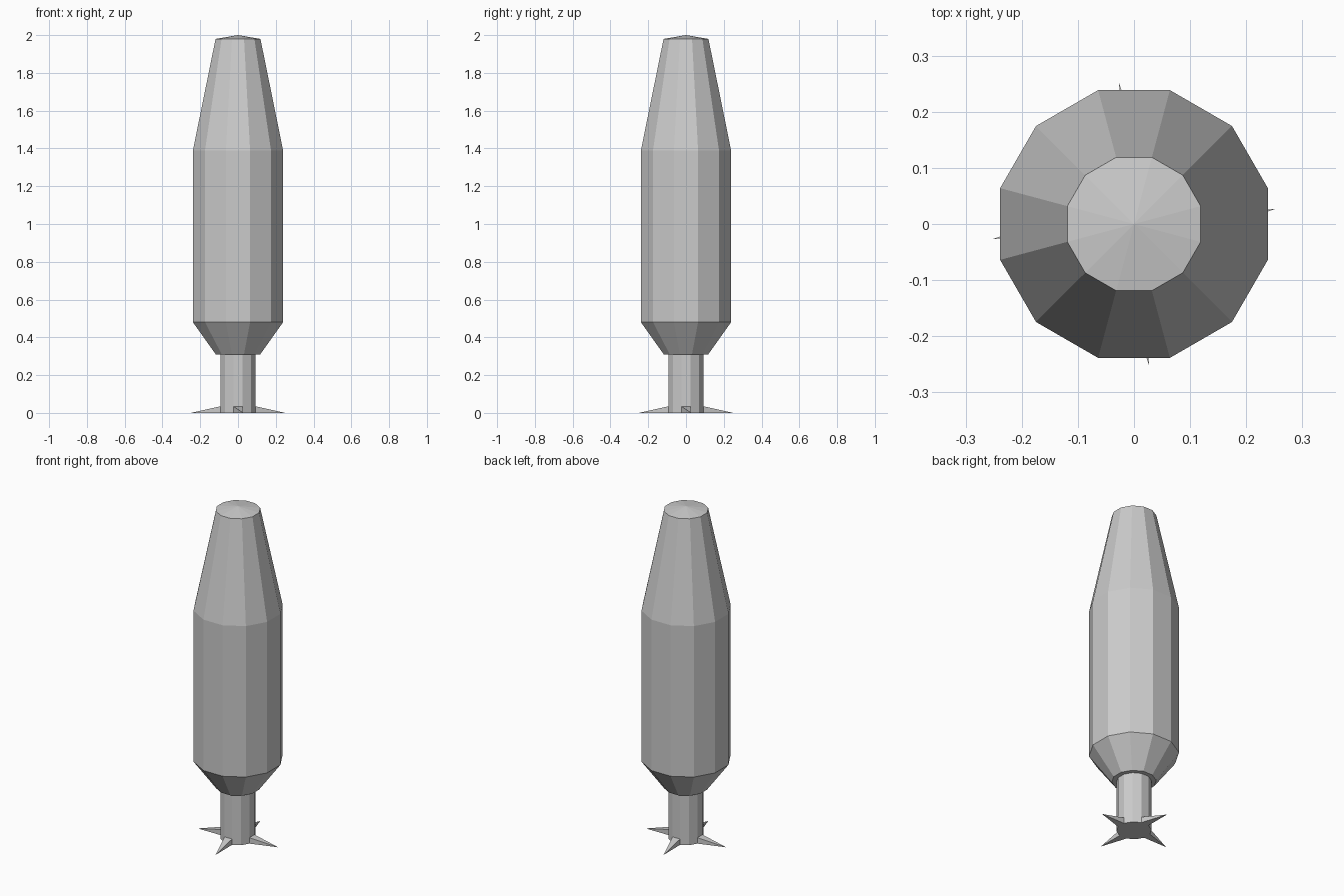
import bpy
from math import sin, cos, radians

if "Cube" in bpy.data.objects:
    bpy.data.objects.remove(bpy.data.objects["Cube"])

SIDES = 12


def add_object(name, verts, faces):
    mesh = bpy.data.meshes.new(name)
    mesh.from_pydata(verts, [], faces)
    mesh.update()
    obj = bpy.data.objects.new(name, mesh)
    bpy.context.collection.objects.link(obj)
    return obj


def ring_point(i, r, z):
    a = radians(15 + 30 * i)
    return (r * cos(a), r * sin(a), z)


def lathe(name, profile, peak=None):
    """Stack 12-sided rings from bottom to top, with an optional central peak."""
    verts = [ring_point(i, r, z) for r, z in profile for i in range(SIDES)]
    faces = [tuple(reversed(range(SIDES)))]
    for k in range(len(profile) - 1):
        for i in range(SIDES):
            a, b = k * SIDES + i, k * SIDES + (i + 1) % SIDES
            faces.append((a, b, b + SIDES, a + SIDES))
    top = (len(profile) - 1) * SIDES
    if peak is None:
        faces.append(tuple(range(top, top + SIDES)))
    else:
        verts.append((0, 0, peak))
        apex = len(verts) - 1
        faces += [(top + i, top + (i + 1) % SIDES, apex) for i in range(SIDES)]
    return add_object(name, verts, faces)


# Tall faceted foliage with a shallow cone on top
lathe("foliage", [(0.122, 0.31), (0.247, 0.48), (0.247, 1.39), (0.123, 1.98)], peak=2.0)

# Trunk
TRUNK_R = 0.096
lathe("trunk", [(TRUNK_R, 0.0), (TRUNK_R, 0.32)])

# Four pointed roots, each growing from one trunk face, tip swept sideways
for n in range(4):
    i = 3 * n - 1
    tip_angle = radians(90 * n + 6)
    verts = [ring_point(i, TRUNK_R, 0), ring_point(i + 1, TRUNK_R, 0),
             ring_point(i + 1, TRUNK_R, 0.035), ring_point(i, TRUNK_R, 0.035),
             (0.252 * cos(tip_angle), 0.252 * sin(tip_angle), 0.002)]
    verts[4] = (verts[4][0], verts[4][1], 0.0)
    add_object(f"root_{n + 1}", verts,
               [(0, 4, 1), (1, 4, 2), (2, 4, 3), (3, 4, 0), (0, 1, 2, 3)])
